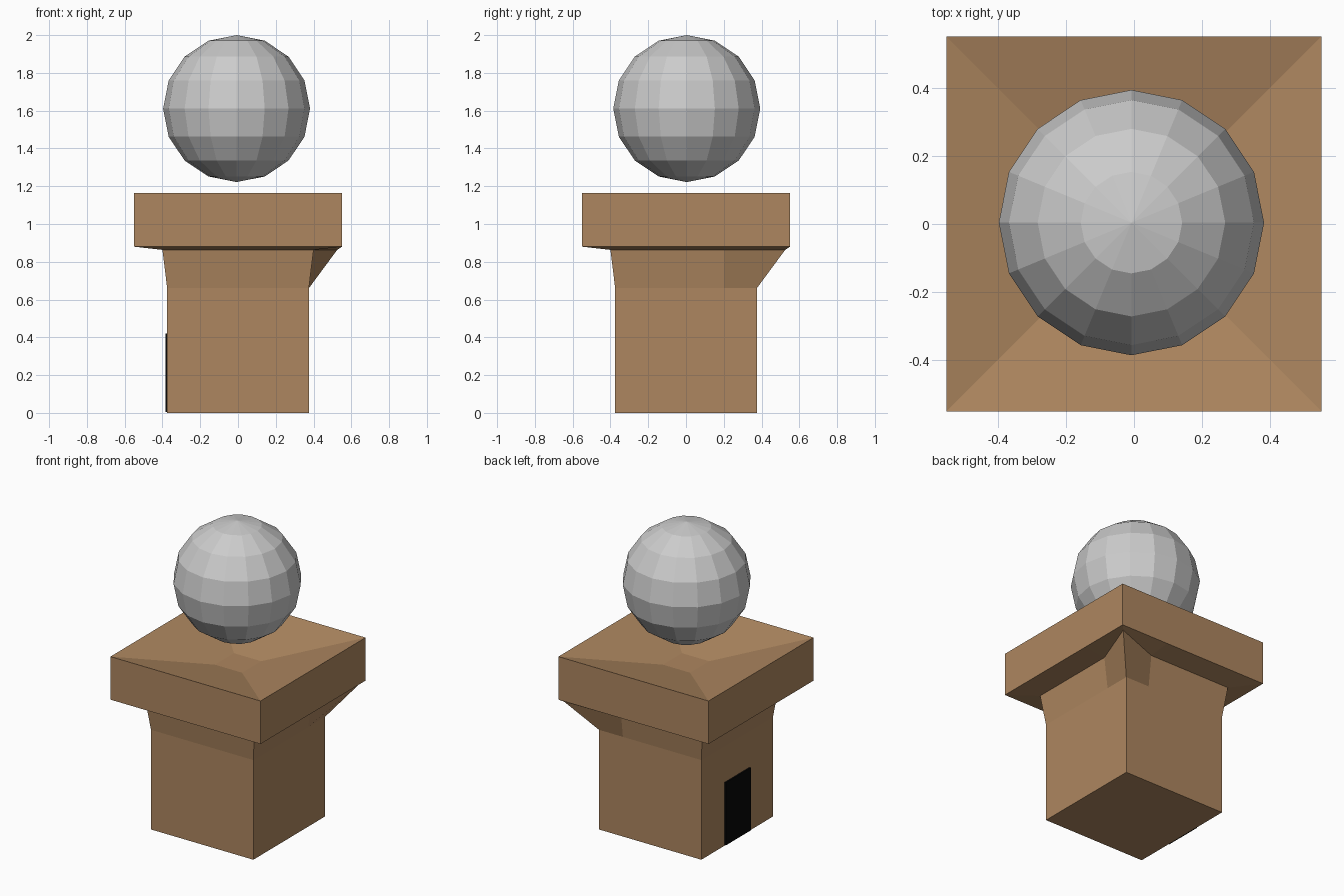
import bpy, bmesh

if "Cube" in bpy.data.objects:
    bpy.data.objects.remove(bpy.data.objects["Cube"])


def material(name, rgb):
    mat = bpy.data.materials.new(name)
    mat.diffuse_color = (*rgb, 1)
    mat.use_nodes = True
    mat.node_tree.nodes["Principled BSDF"].inputs["Base Color"].default_value = mat.diffuse_color
    return mat


def add_object(name, bm, mat=None):
    bmesh.ops.recalc_face_normals(bm, faces=bm.faces)
    mesh = bpy.data.meshes.new(name)
    bm.to_mesh(mesh)
    bm.free()
    if mat:
        mesh.materials.append(mat)
    obj = bpy.data.objects.new(name, mesh)
    bpy.context.collection.objects.link(obj)
    return obj


def ring(bm, h, z, split, corner=None):
    """Square ring of half width h; the +x+y corner may be pulled out to corner."""
    c = corner or h
    pts = [(-h, -h), (h, -h), (h, split), (c, c), (split, h), (-h, h)]
    return [bm.verts.new((x, y, z)) for x, y in pts]


# Pedestal: shaft, flared neck with one bracketed corner, cap with a dished top
bm = bmesh.new()
rings = [
    ring(bm, 0.375, 0.0, 0.2),
    ring(bm, 0.375, 0.66, 0.2),
    ring(bm, 0.40, 0.863, 0.2, 0.525),
    ring(bm, 0.55, 0.88, 0.2),
    ring(bm, 0.55, 1.165, 0.2),
    ring(bm, 0.10, 1.06, 0.2 * 0.10 / 0.55),
]
for a, b in zip(rings, rings[1:]):
    for i in range(6):
        j = (i + 1) % 6
        bm.faces.new((a[i], a[j], b[j], b[i]))
bm.faces.new(rings[0][::-1])
bm.faces.new(rings[-1])
add_object("pedestal", bm, material("brown", (0.42, 0.24, 0.115)))

# Dark door panel on the left side
bm = bmesh.new()
bmesh.ops.create_cube(bm, size=1)
bmesh.ops.scale(bm, vec=(0.02, 0.26, 0.415), verts=bm.verts)
bmesh.ops.translate(bm, vec=(-0.375, 0, 0.2125), verts=bm.verts)
add_object("door", bm, material("black", (0.002, 0.002, 0.002)))

# Floating low-poly ball
bm = bmesh.new()
bmesh.ops.create_uvsphere(bm, u_segments=16, v_segments=8, radius=0.389)
bmesh.ops.translate(bm, vec=(-0.0075, 0.004, 1.611), verts=bm.verts)
add_object("ball", bm)
